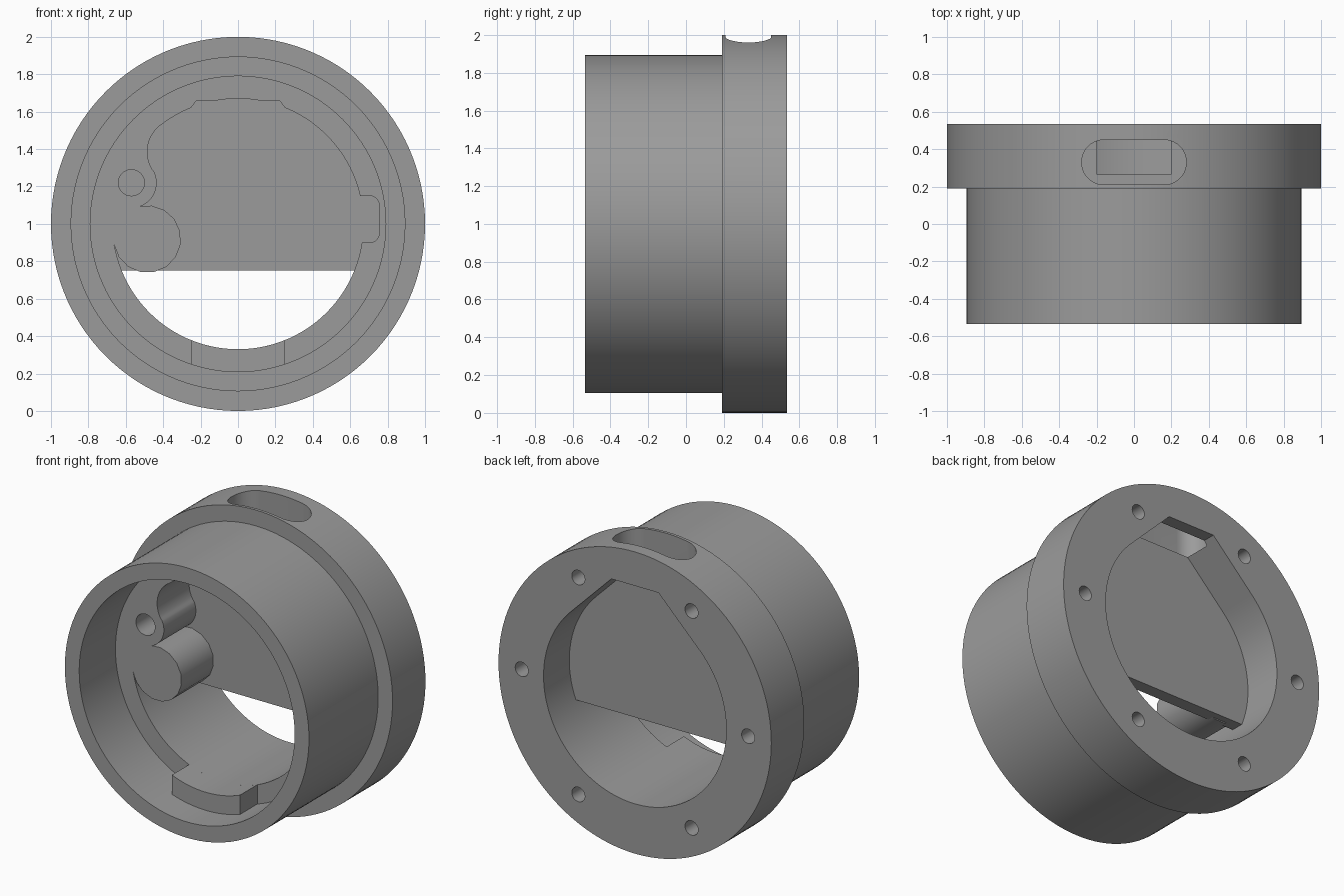
import bpy, bmesh, math
from mathutils import Vector

if "Cube" in bpy.data.objects:
    bpy.data.objects.remove(bpy.data.objects["Cube"])

grey = bpy.data.materials.new("grey_plastic")
grey.diffuse_color = (0.33, 0.33, 0.33, 1)
grey.use_nodes = True
grey.node_tree.nodes["Principled BSDF"].inputs["Base Color"].default_value = grey.diffuse_color


def arc(cx, cz, r, a0, a1, n):
    """Points on an arc, angles in degrees, both ends included."""
    return [(cx + r * math.cos(math.radians(a0 + (a1 - a0) * i / n)),
             cz + r * math.sin(math.radians(a0 + (a1 - a0) * i / n))) for i in range(n + 1)]


def circle(r, n=120, cx=0.0, cz=0.0):
    return arc(cx, cz, r, 0, 360, n)[:-1]


def prism(name, pts, a, b, vertical=False):
    """Extrude an outline along y (outline centred on the axis at z = 1) or along z."""
    bm = bmesh.new()
    place = (lambda p, t: Vector((p[0], p[1], t))) if vertical else (lambda p, t: Vector((p[0], t, p[1] + 1)))
    lo = [bm.verts.new(place(p, a)) for p in pts]
    hi = [bm.verts.new(place(p, b)) for p in pts]
    bm.faces.new(lo)
    bm.faces.new(hi)
    for i in range(len(pts)):
        j = (i + 1) % len(pts)
        bm.faces.new((lo[i], lo[j], hi[j], hi[i]))
    bmesh.ops.recalc_face_normals(bm, faces=bm.faces)
    me = bpy.data.meshes.new(name)
    bm.to_mesh(me)
    bm.free()
    me.materials.append(grey)
    ob = bpy.data.objects.new(name, me)
    bpy.context.collection.objects.link(ob)
    return ob


def combine(target, tool, op='DIFFERENCE'):
    bpy.context.view_layer.objects.active = target
    m = target.modifiers.new("cut", 'BOOLEAN')
    m.operation, m.solver, m.object = op, 'EXACT', tool
    bpy.ops.object.modifier_apply(modifier=m.name)
    bpy.data.objects.remove(tool)


def angle(p, q):
    return math.degrees(math.atan2(q[1] - p[1], q[0] - p[0]))


BORE = 0.67
LEDGE, PLATE_FRONT, PLATE_BACK, BACK = -0.155, 0.18, 0.265, 0.535

# Stepped outer housing
housing = prism("housing", circle(1.0), 0.19, BACK)
combine(housing, prism("barrel", circle(0.895), -BACK, 0.25), 'UNION')

# Wide front bore down to the ledge
combine(housing, prism("front_bore", circle(0.79), -0.7, LEDGE))

# Middle bore with a filleted screw boss left standing on one side
boss, up, low, fr = (-0.57, 0.22), (-0.305, 0.385), (-0.485, -0.081), 0.18
outline = arc(0, 0, BORE, 192, 486, 98)
outline += arc(*up, fr, angle((0, 0), up), angle(up, boss) + 360, 12)
a_up, a_low = angle(boss, up), angle(boss, low)
outline += arc(*boss, 0.135, a_up, a_low, 20)[1:-1]
outline += arc(*low, fr, angle(low, boss), angle((0, 0), low) + 360 - 360 * 1, 12)
combine(housing, prism("middle_bore", outline, -0.6, 0.22))
combine(housing, prism("boss_hole", circle(0.07, 32, *boss), -0.4, 0.1))

# Rear bore with a roof of two 45 degree slopes and a flat top
combine(housing, prism("rear_bore", circle(BORE), 0.22, 0.7))
t = BORE * math.sqrt(0.5)
roof = [(t, t), (2 * t - 0.775, 0.775), (0.775 - 2 * t, 0.775), (-t, t), (0, 0.2)]
combine(housing, prism("rear_roof", roof, PLATE_BACK, 0.7))

# Shallow notches behind the ledge, at the top and on the right
top = [(0.265, 0.6), (0.225, 0.657), (-0.225, 0.657), (-0.265, 0.6), (0, 0.4)]
combine(housing, prism("top_notch", top, -0.3, PLATE_FRONT))
side = [(0.5, -0.1)] + arc(0.705, -0.05, 0.05, -90, 0, 6) + arc(0.705, 0.1, 0.05, 0, 90, 6) + [(0.5, 0.15)]
combine(housing, prism("side_notch", side, -0.3, PLATE_FRONT))

# Rounded slot through the top of the flange
slot = arc(0.16, 0.33, 0.12, -90, 90, 20) + arc(-0.16, 0.33, 0.12, 90, 270, 20)
combine(housing, prism("top_slot", slot, 1.75, 2.2, vertical=True))

# Six screw holes in the rear face
for k in range(6):
    a = math.radians(60 * k)
    hole = circle(0.048, 24, 0.83 * math.cos(a), 0.83 * math.sin(a))
    combine(housing, prism("screw_hole", hole, 0.28, 0.7))

# Partition plate closing the bore above a straight lower edge
s = math.degrees(math.asin(0.25 / 0.69))
plate = prism("partition_plate", arc(0, 0, 0.69, -s, 180 + s, 72), PLATE_FRONT, PLATE_BACK)

# Locating tab standing on the ledge at the bottom
inner = math.degrees(math.asin(0.25 / BORE))
outer = math.degrees(math.asin(0.25 / 0.81))
tab = prism("locating_tab", arc(0, 0, BORE, -90 - inner, -90 + inner, 16)
            + arc(0, 0, 0.81, -90 + outer, -90 - outer, 16), -0.335, LEDGE)

# Smooth round walls, crisp edges
for ob in (housing, plate, tab):
    bpy.ops.object.select_all(action='DESELECT')
    ob.select_set(True)
    bpy.context.view_layer.objects.active = ob
    bpy.ops.object.shade_smooth_by_angle(angle=math.radians(25))
